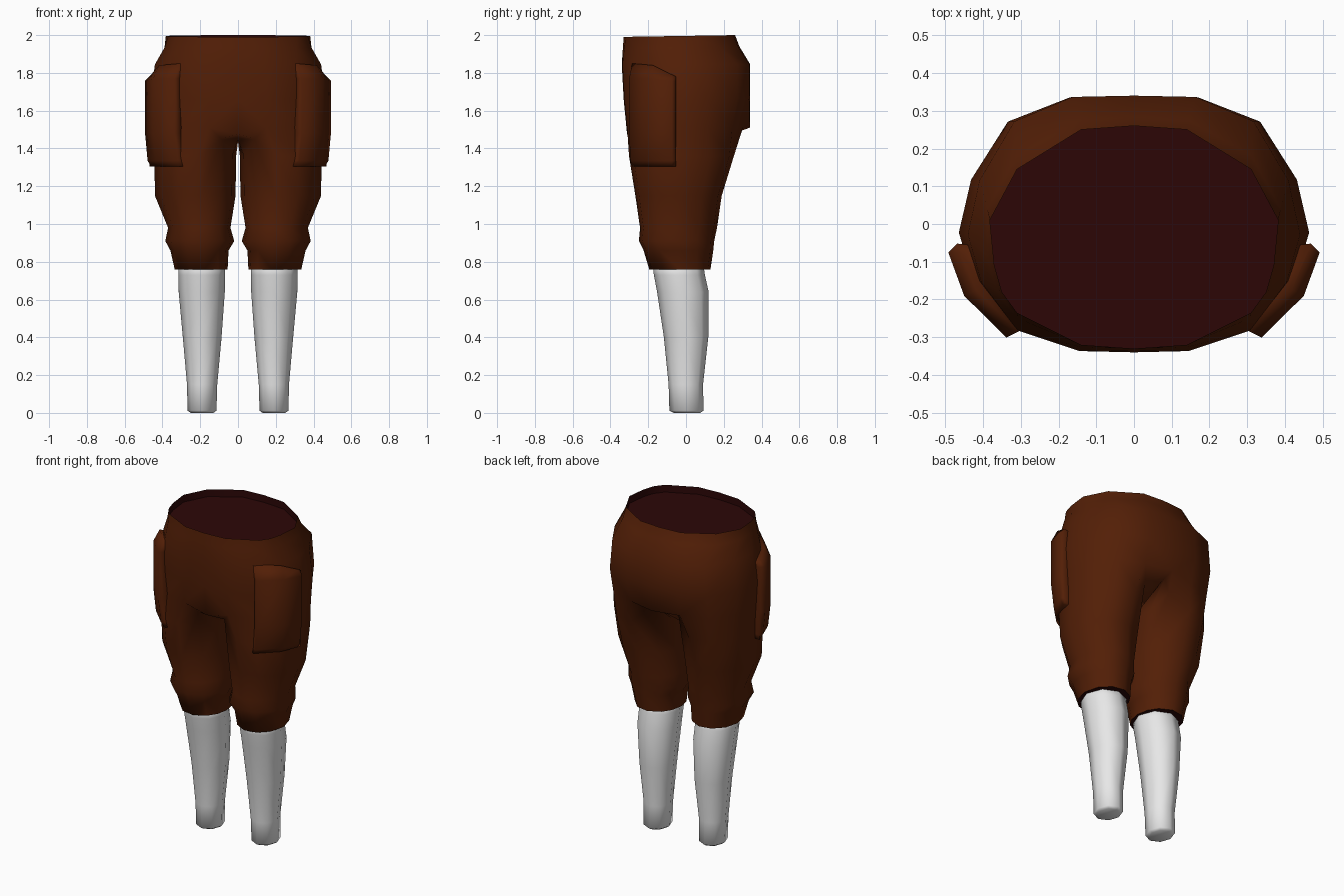
import bpy, bmesh, math

if "Cube" in bpy.data.objects:
    bpy.data.objects.remove(bpy.data.objects["Cube"])


def material(name, rgb):
    m = bpy.data.materials.new(name)
    m.diffuse_color = (*rgb, 1)
    m.use_nodes = True
    m.node_tree.nodes["Principled BSDF"].inputs["Base Color"].default_value = m.diffuse_color
    return m


BROWN = material("brown_cloth", (0.086, 0.0135, 0.002))
LINING = material("dark_red_lining", (0.025, 0.002, 0.002))
WHITE = material("white_stocking", (0.8, 0.8, 0.8))


def finish(name, bm, mats, angle):
    """Turn a right-hand half into a smooth mirrored object."""
    bmesh.ops.recalc_face_normals(bm, faces=bm.faces)
    me = bpy.data.meshes.new(name)
    bm.to_mesh(me)
    bm.free()
    for m in mats:
        me.materials.append(m)
    ob = bpy.data.objects.new(name, me)
    bpy.context.collection.objects.link(ob)
    bpy.ops.object.select_all(action='DESELECT')
    ob.select_set(True)
    bpy.context.view_layer.objects.active = ob
    bpy.ops.object.shade_smooth_by_angle(angle=math.radians(angle))
    mirror = ob.modifiers.new("mirror", 'MIRROR')
    mirror.use_clip = True
    mirror.merge_threshold = 0.0005
    return ob


def bridge(bm, a, b, closed=True):
    n = len(a)
    for i in range(n if closed else n - 1):
        j = (i + 1) % n
        bm.faces.new((a[i], a[j], b[j], b[i]))


def ring(bm, pts):
    return [bm.verts.new(p) for p in pts]


def oval(z, x0, x1, y0, y1, angles):
    """Ellipse between the given limits."""
    return [((x0 + x1) / 2 + (x1 - x0) / 2 * math.cos(math.radians(a)),
             (y0 + y1) / 2 + (y1 - y0) / 2 * math.sin(math.radians(a)), z)
            for a in angles]


# Breeches: half hip rings that split into one trouser leg
HALF = [(0, -1), (.33, -.99), (.70, -.83), (.92, -.45), (1, -.08),
        (.93, .34), (.72, .80), (.37, .99), (0, 1)]
WAIST = [(0, -.33), (.14, -.32), (.31, -.235), (.35, -.18), (.37, -.11),
         (.382, .01), (.31, .145), (.14, .25), (0, .26)]


def hip(z, rx, yf, yb):
    c, h = (yf + yb) / 2, (yb - yf) / 2
    return [(x * rx, c + h * y, z) for x, y in HALF]


def waist(z, t):
    """Waist outline blended by t towards the widest hip outline."""
    wide = hip(z, .437, -.345, .34)
    return [(x + t * (w[0] - x), y + t * (w[1] - y), z + .016 * (y - .26))
            for (x, y), w in zip(WAIST, wide)]


bm = bmesh.new()
floor = ring(bm, waist(1.955, 0))
hips = [floor] + [ring(bm, p) for p in (
    waist(2.0, 0), waist(1.94, .28), hip(1.845, .44, -.34, .34),
    hip(1.66, .464, -.33, .338))]
crotch_pts = hip(1.51, .456, -.315, .338)
for i in (5, 6, 7):
    x, y, z = crotch_pts[i]
    crotch_pts[i] = (x, y * 0.9, z)
crotch_pts[0] = (0, -.312, 1.475)
hips.append(ring(bm, crotch_pts))
for a, b in zip(hips, hips[1:]):
    bridge(bm, a, b, closed=False)
bm.faces.new(floor)

# Trouser legs, gathered above the hem
angles = [-130 + 32.5 * i for i in range(9)] + [155, 180, 205]
prev = hips[-1] + ring(bm, [(0, .27, 1.495), (0, .03, 1.435), (0, -.2, 1.45)])
for z, x0, x1, y0, y1 in ((1.36, .01, .442, -.304, .256), (1.15, .013, .44, -.27, .191),
                          (.98, .04, .37, -.245, .166), (.91, .02, .385, -.251, .151),
                          (.86, .05, .358, -.226, .146), (.76, .055, .335, -.196, .131)):
    pts = oval(z, x0, x1, y0, y1, angles)
    if z == 1.36:  # flat ledges either side of the crotch
        pts[0] = (pts[0][0], pts[0][1] - .02, 1.45)
        pts[8] = (pts[8][0], pts[8][1] + .01, 1.46)
    cur = ring(bm, pts)
    bridge(bm, prev, cur)
    prev = cur
bm.faces.new(prev)
inside = set(floor)
for f in bm.faces:
    wall = any(v in inside for v in f.verts)
    hem = all(v.co.z < 0.77 for v in f.verts)
    f.material_index = 1 if wall or hem else 0
finish("breeches", bm, [BROWN, LINING], 75)

# Side pockets wrapping the front corners of the hips
PLAN = [(.29, -.25), (.312, -.284), (.338, -.301), (.45, -.19), (.492, -.075),
        (.468, -.052), (.40, -.06)]
DROP = [0, 0, 0, .01, .06, .07, .07]
bm = bmesh.new()
prev = None
for z, off, drop in ((1.305, .035, 0), (1.335, .015, 0), (1.48, 0, 0),
                     (1.77, 0, .2), (1.85, .035, 1)):
    cur = ring(bm, [(x - .9 * off * (y < -.06), y + .45 * off * (y < -.1), z - drop * d)
                    for (x, y), d in zip(PLAN, DROP)])
    if prev:
        bridge(bm, prev, cur)
    else:
        bm.faces.new(cur)
    prev = cur
bm.faces.new(prev)
finish("side_pockets", bm, [BROWN], 180)

# Stockinged lower legs with softly rounded ends
bm = bmesh.new()
prev = None
for z, x0, x1, y0, y1 in ((.80, .068, .316, -.178, .09), (.73, .068, .316, -.17, .10),
                          (.64, .07, .314, -.153, .12), (.40, .087, .292, -.117, .118),
                          (.15, .11, .27, -.092, .09), (.012, .114, .267, -.088, .093),
                          (0, .13, .25, -.065, .075)):
    cur = ring(bm, oval(z, x0, x1, y0, y1, [45 * i for i in range(8)]))
    if prev:
        bridge(bm, prev, cur)
    else:
        bm.faces.new(cur)
    prev = cur
bm.faces.new(prev)
finish("lower_legs", bm, [WHITE], 180)
